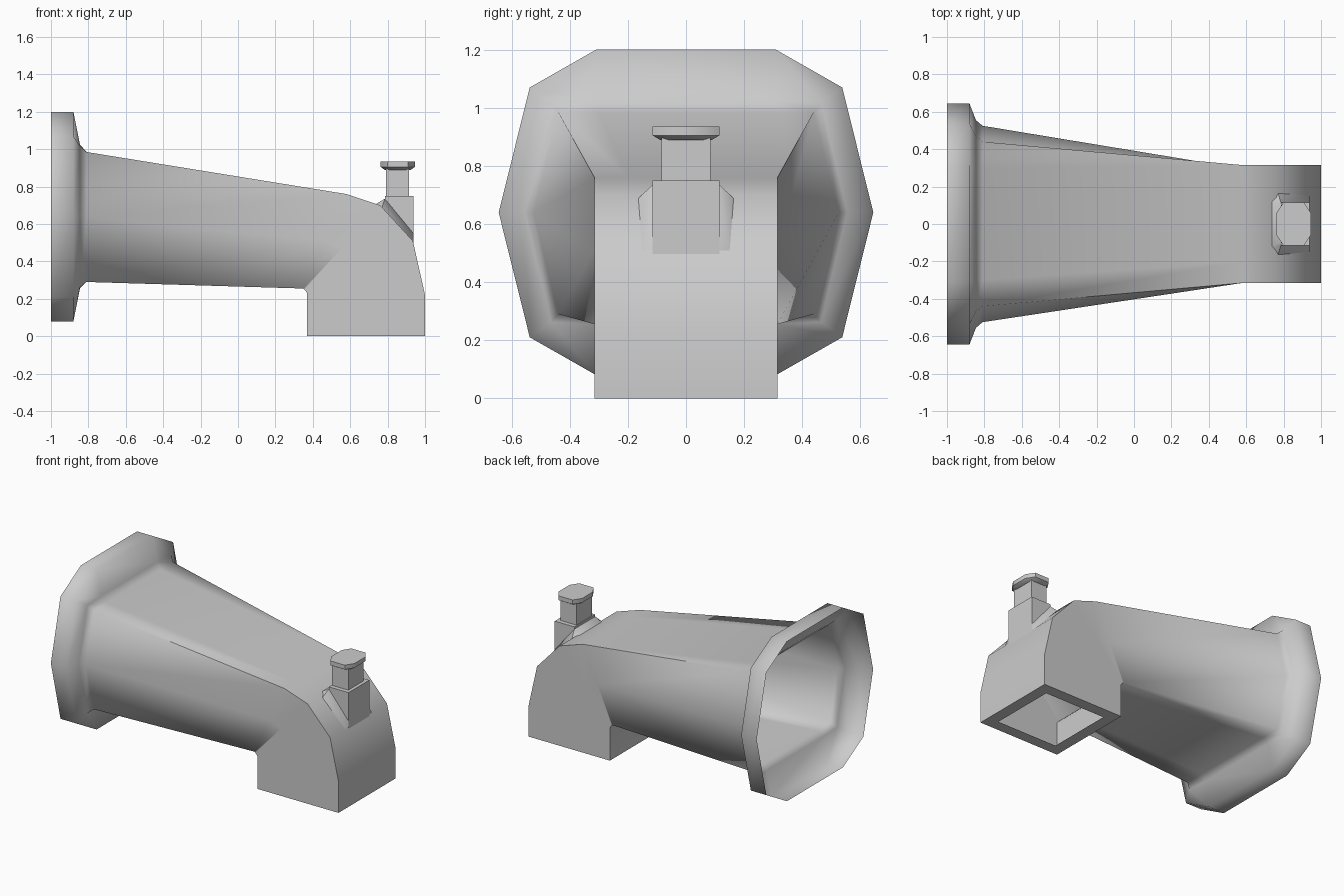
import bpy, bmesh
from math import radians
from mathutils import Vector

if "Cube" in bpy.data.objects:
    bpy.data.objects.remove(bpy.data.objects["Cube"])


def loft(name, rings, cap=True, angle=42):
    """Skin a list of equal rings, optionally closing both ends."""
    bm = bmesh.new()
    loops = [[bm.verts.new(p) for p in r] for r in rings]
    n = len(loops[0])
    for a, b in zip(loops, loops[1:]):
        for i in range(n):
            j = (i + 1) % n
            bm.faces.new((a[i], a[j], b[j], b[i]))
    if cap:
        bm.faces.new(loops[0])
        bm.faces.new(loops[-1])
    bmesh.ops.recalc_face_normals(bm, faces=bm.faces)
    mesh = bpy.data.meshes.new(name)
    bm.to_mesh(mesh)
    bm.free()
    ob = bpy.data.objects.new(name, mesh)
    bpy.context.collection.objects.link(ob)
    bpy.ops.object.select_all(action='DESELECT')
    ob.select_set(True)
    bpy.context.view_layer.objects.active = ob
    bpy.ops.object.shade_smooth_by_angle(angle=radians(angle))
    return ob


def section(top, bottom, flat, corner, mid, drop=0.0, inset=0.0):
    """Ten-sided ring between a top and a bottom point of the side profile."""
    t = Vector((top[0], 0, top[1]))
    b = Vector((bottom[0], 0, bottom[1]))
    d = (b - t).normalized() * inset
    t, b = t + d, b - d
    half = [(flat, 0), (corner, drop), (mid, .5), (corner, 1 - drop), (flat, 1)]
    right = [t.lerp(b, f) + Vector((0, y - inset, 0)) for y, f in half]
    return right + [Vector((p.x, -p.y, p.z)) for p in reversed(right)]


def box(x0, x1, y, z0, z1):
    return [[(x0, -y, z), (x1, -y, z), (x1, y, z), (x0, y, z)] for z in (z0, z1)]


# Thin-shelled spout, open at the back: flange, tapered barrel, downturned mouth
W = 0.315
profile = [((x, 1.2), (x, .08), .31, .538, .645, .116) for x in (-1, -.88)]
profile += [((-.845, 1.025), (-.845, .255), .31, .465, .555, .01),
            ((-.81, .985), (-.81, .29), .30, .44, .525)]
profile += [(t, b, .2, W, W) for t, b in (
    ((.58, .76), (.35, .255)),
    ((.76, .70), (.356, .248)),
    ((.935, .51), (.363, .24)),
    ((1, .22), (.37, .23)),
    ((1, 0), (.37, 0)))]
rings = [section(*s) for s in profile]
rings.append(section(*profile[-1], inset=.08))      # lip of the mouth
spout = loft("spout_body", rings, cap=False, angle=66)

# Soften the flange and the underside of the barrel
co = spout.data.vertices
for e in spout.data.edges:
    mid = (co[e.vertices[0]].co + co[e.vertices[1]].co) / 2
    if mid.x < -.835 or (mid.x < .3 and mid.z < .4):
        e.use_edge_sharp = False

# Diverter base, cut to the slope of the spout
base = box(.785, .938, .115, .48, .75)
base[0] = [(x, y, .64 if x < .8 else .48) for x, y, z in base[0]]
loft("diverter_base", base)

# Flared skirt where the base meets the spout
low = [(.937, .15, .508), (.77, .165, .688), (.735, .12, .705)]
high = [(.938, .115, .55), (.785, .115, .735), (.785, .10, .735)]
loft("diverter_skirt", [r + [(x, -y, z) for x, y, z in reversed(r)]
                        for r in (low, high)], angle=60)

# Pull rod
loft("diverter_stem", box(.79, .915, .085, .74, .90))

# Eight-sided knob with a chamfered underside
quarter = [(.055, .115), (.091, .06)]
octagon = (quarter + [(x, -y) for x, y in reversed(quarter)]
           + [(-x, -y) for x, y in quarter]
           + [(-x, y) for x, y in reversed(quarter)])
loft("diverter_knob", [[(.854 + x * s, y * s, z) for x, y in octagon]
                       for s, z in ((.78, .89), (1, .905), (1, .935))])
